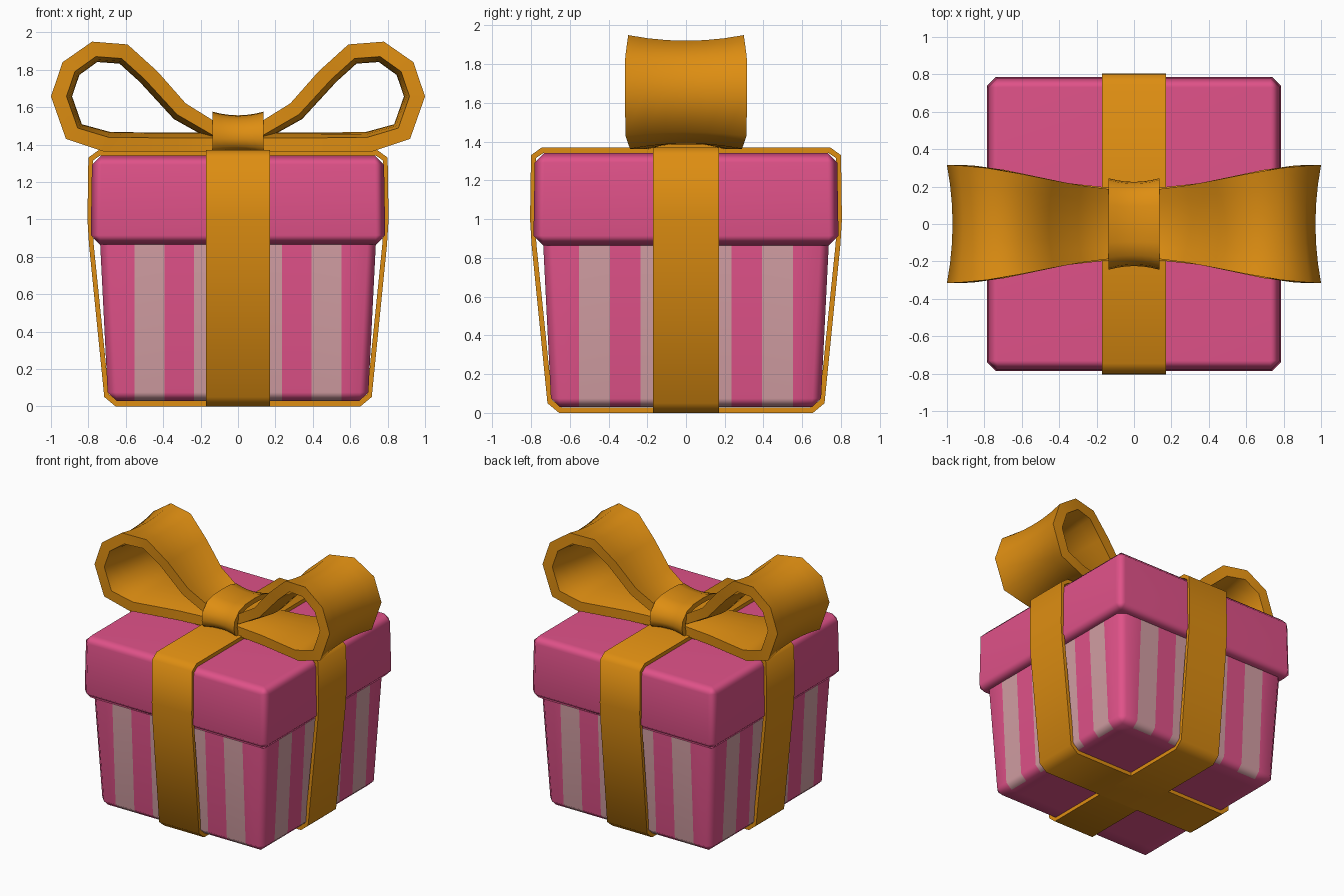
import bpy, bmesh, math
from mathutils import Vector

if "Cube" in bpy.data.objects:
    bpy.data.objects.remove(bpy.data.objects["Cube"])


def material(name, rgb):
    m = bpy.data.materials.new(name)
    m.diffuse_color = (*rgb, 1)
    m.use_nodes = True
    m.node_tree.nodes["Principled BSDF"].inputs["Base Color"].default_value = m.diffuse_color
    return m


pink = material("pink", (0.745, 0.084, 0.25))
pale = material("pale_stripe", (0.645, 0.342, 0.366))
gold = material("gold", (0.73, 0.27, 0.006))


def finish(name, bm, mats, angle=60):
    bmesh.ops.recalc_face_normals(bm, faces=bm.faces)
    me = bpy.data.meshes.new(name)
    bm.to_mesh(me)
    bm.free()
    ob = bpy.data.objects.new(name, me)
    bpy.context.collection.objects.link(ob)
    for m in mats:
        me.materials.append(m)
    bpy.ops.object.select_all(action='DESELECT')
    ob.select_set(True)
    bpy.context.view_layer.objects.active = ob
    bpy.ops.object.shade_smooth_by_angle(angle=math.radians(angle))
    return ob


def tapered_box(z0, z1, bottom, top, bevel):
    bm = bmesh.new()
    bmesh.ops.create_cube(bm, size=2)
    for v in bm.verts:
        r, z = (top, z1) if v.co.z > 0 else (bottom, z0)
        v.co = Vector((v.co.x * r, v.co.y * r, z))
    bmesh.ops.bevel(bm, geom=bm.edges[:], offset=bevel, offset_type='OFFSET',
                    segments=1, profile=0.5, affect='EDGES')
    bm.normal_update()
    return bm


def mirrored(half):
    return half + [(-a, b) for a, b in reversed(half[1:-1])]


def band(name, outer, inner, half_width, flare=0.0, along='x', steps=1):
    """Closed strap; its edges flare outward from the middle line."""
    outer, inner = mirrored(outer), mirrored(inner)
    bm = bmesh.new()
    rows = []
    for o, i in zip(outer, inner):
        o, i = Vector(o), Vector(i)
        d = (o - i).normalized()
        w = half_width(o.x)
        row = []
        for k in range(steps + 1):
            s = 2 * k / steps - 1
            pair = []
            for p in (o, i):
                q = p - d * flare * (1 - s * s)
                co = (q.x, s * w, q.y) if along == 'x' else (s * w, q.x, q.y)
                pair.append(bm.verts.new(co))
            row.append(pair)
        rows.append(row)
    for n, a in enumerate(rows):
        b = rows[(n + 1) % len(rows)]
        for side in (0, 1):
            for k in range(steps):
                bm.faces.new((a[k][side], b[k][side], b[k + 1][side], a[k + 1][side]))
        for k in (0, steps):
            bm.faces.new((a[k][0], b[k][0], b[k][1], a[k][1]))
    return finish(name, bm, [gold])


# striped box body: cut along the stripe borders, then colour by position
bm = tapered_box(0.03, 0.93, 0.695, 0.74, 0.045)
for axis in (0, 1):
    for u in (0.08, 0.235, 0.393, 0.553):
        for sign in (-1, 1):
            p, n = Vector((0, 0, 0)), Vector((0, 0, 0))
            p[axis], n[axis] = u * sign, 1
            bmesh.ops.bisect_plane(bm, geom=bm.verts[:] + bm.edges[:] + bm.faces[:],
                                   plane_co=p, plane_no=n)
bm.normal_update()
for f in bm.faces:
    c = f.calc_center_median()
    u = abs(c.x) if abs(f.normal.y) > abs(f.normal.x) else abs(c.y)
    striped = 0.08 < u < 0.235 or 0.393 < u < 0.553
    f.material_index = int(striped and abs(f.normal.z) < 0.9)
body = finish("box_body", bm, [pink, pale])

# lid
lid = finish("lid", tapered_box(0.865, 1.342, 0.788, 0.78, 0.05), [pink])
for ob in (body, lid):
    ob.modifiers.new("weighted", 'WEIGHTED_NORMAL').keep_sharp = True

# two ribbons wrapped around the box
rib_out = [(0, 0), (0.655, 0), (0.715, 0.05), (0.797, 0.87), (0.805, 1.0),
           (0.8, 1.33), (0.745, 1.37), (0, 1.37)]
rib_in = [(0, 0.028), (0.642, 0.028), (0.69, 0.065), (0.772, 0.87), (0.78, 1.0),
          (0.775, 1.315), (0.735, 1.342), (0, 1.342)]
for along, name in (('x', "ribbon_side_to_side"), ('y', "ribbon_front_to_back")):
    band(name, rib_out, rib_in, lambda a: 0.17, along=along)

# bow: one strap forming both loops, wider towards the ends
bow_out = [(0, 1.362), (0.35, 1.362), (0.72, 1.363), (0.92, 1.43), (1.0, 1.657),
           (0.938, 1.84), (0.78, 1.95), (0.59, 1.935), (0.43, 1.79), (0.28, 1.62),
           (0.135, 1.53), (0, 1.5)]
bow_in = [(0, 1.435), (0.35, 1.435), (0.69, 1.438), (0.857, 1.488), (0.917, 1.657),
          (0.872, 1.79), (0.76, 1.87), (0.622, 1.86), (0.5, 1.75), (0.325, 1.56),
          (0.135, 1.45), (0, 1.437)]


def bow_width(x):
    t = min(abs(x), 1)
    return 0.18 + 0.135 * t * t * (3 - 2 * t)


band("bow", bow_out, bow_in, bow_width, flare=0.03, steps=6)

# knot band around the middle of the bow
knot_out = [(0, 1.352), (0.18, 1.352), (0.23, 1.38), (0.245, 1.43), (0.235, 1.49),
            (0.18, 1.55), (0.1, 1.572), (0, 1.576)]
knot_in = [(0, 1.385), (0.17, 1.385), (0.195, 1.4), (0.205, 1.43), (0.197, 1.475),
           (0.155, 1.518), (0.09, 1.535), (0, 1.538)]
band("bow_knot", knot_out, knot_in, lambda a: 0.137, flare=0.02, along='y', steps=6)
